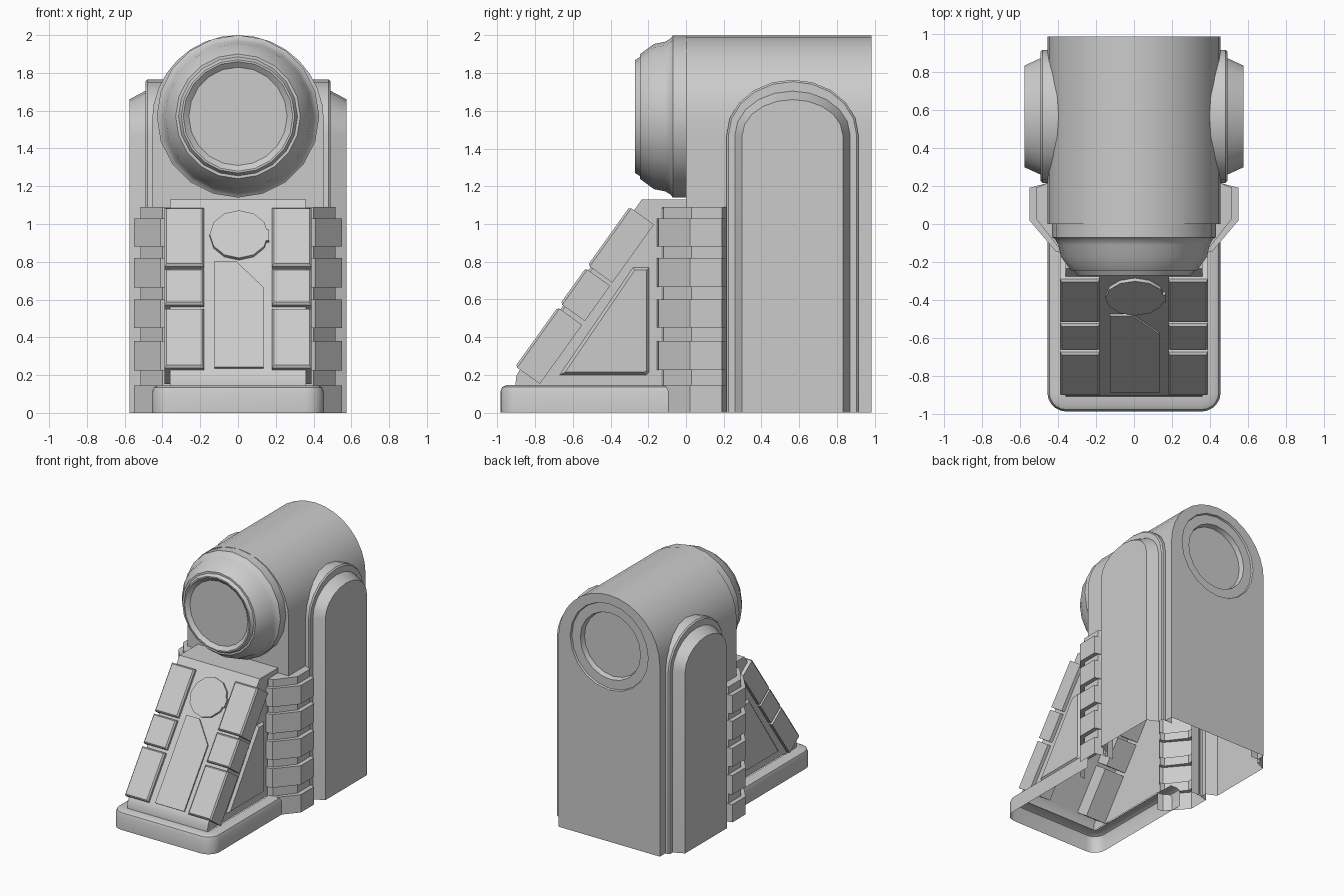
import bpy, bmesh, math
from mathutils import Vector

cube = bpy.data.objects.get("Cube")
if cube:
    bpy.data.objects.remove(cube)

grey = bpy.data.materials.new("plain_grey")
grey.use_nodes = True
GREY = (0.6, 0.6, 0.6, 1)
grey.diffuse_color = GREY
for node in grey.node_tree.nodes:
    if node.type == 'BSDF_PRINCIPLED':
        node.inputs["Base Color"].default_value = GREY


def finish(name, bm, mirror=False):
    """Turn a bmesh into a shaded object, keeping edges over 30 degrees sharp."""
    bmesh.ops.recalc_face_normals(bm, faces=bm.faces[:])
    for f in bm.faces:
        f.smooth = True
    for e in bm.edges:
        e.smooth = len(e.link_faces) == 2 and e.calc_face_angle(0) < math.radians(30)
    mesh = bpy.data.meshes.new(name)
    bm.to_mesh(mesh)
    bm.free()
    mesh.materials.append(grey)
    ob = bpy.data.objects.new(name, mesh)
    bpy.context.scene.collection.objects.link(ob)
    if mirror:
        ob.modifiers.new("Mirror", 'MIRROR').use_mirror_merge = False
    return ob


def loft(name, loops, closed=False, first=False, last=False, skip=None, mirror=False):
    """Skin equal-length loops; optionally cap the ends or leave openings."""
    bm = bmesh.new()
    rows = [[bm.verts.new(p) for p in loop] for loop in loops]
    n = len(rows[0])
    for a, b in zip(rows, rows[1:]):
        for i in range(n if closed else n - 1):
            j = (i + 1) % n
            quad = (a[i], a[j], b[j], b[i])
            mid = sum((v.co for v in quad), Vector()) / 4
            if not (skip and skip(mid)):
                bm.faces.new(quad)
    if first:
        bm.faces.new(rows[0])
    if last:
        bm.faces.new(rows[-1])
    return finish(name, bm, mirror)


def circle(r, y, zc, n=20):
    return [(r * math.sin(math.tau * i / n), y, zc + r * math.cos(math.tau * i / n))
            for i in range(n)]


# Main arched housing, open underneath and behind the side parts
HALF, SPRING, BACK = 0.455, 1.545, 0.985
arc = [(HALF * math.cos(math.pi * i / 16), SPRING + HALF * math.sin(math.pi * i / 16))
       for i in range(17)]
legs = [0, 1.09, 1.45]
profile = [(HALF, z) for z in legs] + arc + [(-HALF, z) for z in reversed(legs)]


def covered(p):
    return (p.y < 0.2 and p.z < 1.09) or (0.23 < p.y < 0.91 and p.z < 1.45)


loft("housing", [[(x, y, z) for x, z in profile] for y in (0, 0.2, 0.23, 0.91, BACK)],
     skip=covered)
loft("housing_front", [[(x, 0, z) for x, z in profile[1:-1]]], last=True)

# Rear wall with a round opening and its dished recess
bm = bmesh.new()
for ring in ([(x, BACK, z) for x, z in profile], circle(0.35, BACK, 1.58)):
    vs = [bm.verts.new(p) for p in ring]
    for i, v in enumerate(vs):
        bm.edges.new((v, vs[(i + 1) % len(vs)]))
bmesh.ops.triangle_fill(bm, use_beauty=True, use_dissolve=False, edges=bm.edges[:])
finish("rear_wall", bm)
loft("rear_port", [circle(r, y, 1.58) for r, y in
                   ((0.35, BACK), (0.345, 0.97), (0.27, 0.97), (0.26, 0.93))],
     closed=True, last=True)

# Round front lens barrel
barrel = [(0.43, 0.12), (0.43, -0.07), (0.415, -0.08), (0.397, -0.11), (0.385, -0.17),
          (0.33, -0.245), (0.315, -0.245), (0.3, -0.27), (0.29, -0.27), (0.26, -0.245)]
loft("lens_barrel", [circle(r, y, 1.57) for r, y in barrel], closed=True, last=True)


# Stepped arch panels on both sides
def side_arch(x, half, top):
    pts = [(x, 0.565 - half * math.cos(math.pi * i / 10),
            1.47 + (top - 1.47) * math.sin(math.pi * i / 10)) for i in range(11)]
    return [(x, 0.565 - half, 0)] + pts + [(x, 0.565 + half, 0)]


loft("side_arch", [side_arch(*s) for s in
                   ((0.39, 0.35, 1.765), (0.48, 0.35, 1.765), (0.49, 0.34, 1.755),
                    (0.49, 0.306, 1.705), (0.575, 0.267, 1.66))], last=True, mirror=True)

# Stacked ribs between the console and the arches
wide = [(0.36, -0.155), (0.41, -0.145), (0.55, 0.02), (0.55, 0.19), (0.455, 0.215)]
slim = [(0.36, -0.125), (0.4, -0.12), (0.515, 0.03), (0.515, 0.19), (0.455, 0.215)]
ribs = []
for low, high, nxt in ((0, 0.145, 0.225), (0.225, 0.38, 0.45), (0.45, 0.6, 0.665),
                       (0.665, 0.82, 0.88), (0.88, 1.03, 1.09)):
    for outline, z in ((wide, low), (wide, high), (slim, high), (slim, nxt)):
        ribs.append([(x, y, z) for x, y in outline])
loft("side_ribs", ribs, mirror=True)
loft("rib_cap", [[(x, y, 1.09) for x, y in slim + [(0.455, 0), (0.36, 0)]]],
     last=True, mirror=True)


# Rounded plinth, open underneath
def plinth(inset, z):
    r = 0.1 - inset
    right = [(0.355 + r * math.cos(a), -0.885 - r * math.sin(a), z)
             for a in (math.pi / 2 * i / 5 for i in range(6))]
    left = [(-x, y, z) for x, y, z in reversed(right)]
    return [(0.355 + r, 0, z)] + right + left + [(-0.355 - r, 0, z)]


loft("plinth", [plinth(*s) for s in
                ((0, 0), (0, 0.11), (0.01, 0.135), (0.03, 0.145), (0.09, 0.145))])

# Sloped console body
W = 0.36
slope = [(-0.905, 0.145), (-0.9, 0.195), (-0.88, 0.228), (-0.258, 1.097),
         (-0.235, 1.13), (0, 1.13)]
loft("console", [[(x, y, z) for y, z in slope] for x in (-W, W)])
loft("console_side", [[(W, y, z) for y, z in
                       slope + [(0, 1.08), (-0.13, 1.08), (-0.13, 0.145)]]],
     last=True, mirror=True)

# Raised triangular panel on each side of the console
outer = [(-0.67, 0.2), (-0.21, 0.2), (-0.195, 0.215), (-0.195, 0.77), (-0.28, 0.77)]
inner = [(-0.64, 0.215), (-0.22, 0.215), (-0.21, 0.225), (-0.21, 0.755), (-0.272, 0.755)]
loft("triangle_panel", [[(x, y, z) for y, z in o] for x, o in ((W, outer), (0.38, inner))],
     closed=True, last=True, mirror=True)


# Parts lying on the slope: u runs up the slope, n points out of it
def on_slope(x, u, n):
    return (x, -0.905 + 0.582 * u - 0.813 * n, 0.245 + 0.813 * u + 0.582 * n)


def slope_plate(name, outline, height):
    loft(name, [[on_slope(x, u, n) for x, u in outline] for n in (-0.03, -0.03 + height)],
         closed=True, last=True)


for label, u0, u1 in (("lower", 0, 0.385), ("middle", 0.41, 0.64), ("upper", 0.66, 1.04)):
    pad = []
    for n, k in ((-0.16, 0), (-0.012, 0), (0, 0.01)):
        box = ((0.18 + k, u0 + k), (0.388 - k, u0 + k),
               (0.388 - k, u1 - k), (0.18 + k, u1 - k))
        pad.append([on_slope(x, u, n) for x, u in box])
    loft(label + "_pad", pad, closed=True, first=True, last=True, mirror=True)

slope_plate("centre_plate", [(-0.125, 0.01), (0.135, 0.01), (0.135, 0.53),
                             (-0.01, 0.7), (-0.125, 0.7)], 0.012)
slope_plate("round_button", [(0.005 + 0.155 * math.cos(math.tau * i / 12),
                              0.87 + 0.155 * math.sin(math.tau * i / 12))
                             for i in range(12)], 0.02)
slope_plate("button_tab", [(0.13, 0.83), (0.165, 0.83), (0.165, 0.9), (0.13, 0.9)], 0.02)
